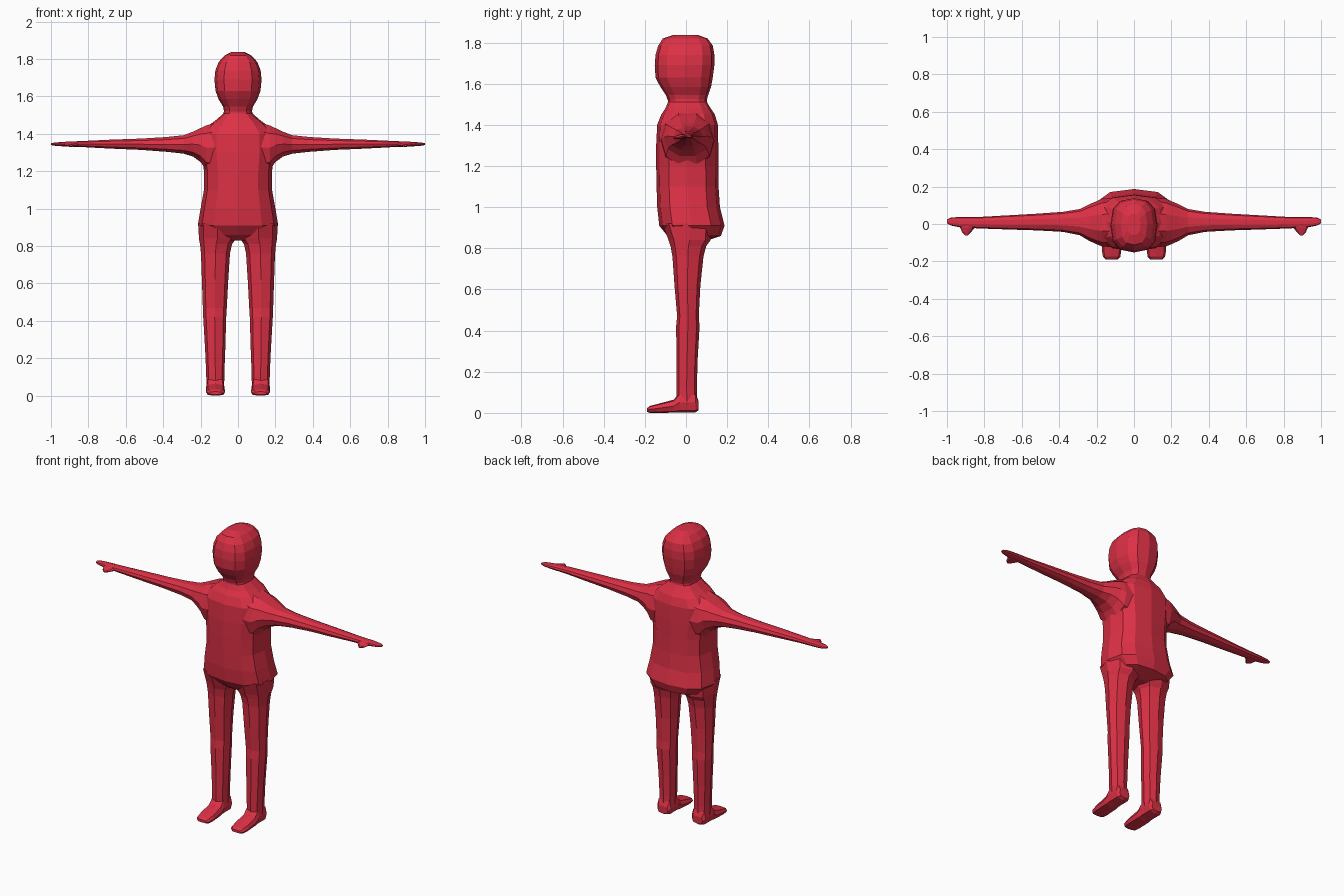
import bpy, bmesh, math

red = bpy.data.materials.new("red")
red.diffuse_color = (0.72, 0.03, 0.06, 1)


def shaped(v, power):
    return math.copysign(abs(v) ** power, v)


def loft(name, axis, rings, sides=12, power=0.75, mirror=False):
    """Skin rounded rings (t, a_min, a_max, b_min, b_max) along an axis."""
    bm = bmesh.new()
    loops = []
    for t, a0, a1, b0, b1 in rings:
        loop = []
        for i in range(sides):
            ang = 2 * math.pi * i / sides
            a = (a0 + a1) / 2 + (a1 - a0) / 2 * shaped(math.cos(ang), power)
            b = (b0 + b1) / 2 + (b1 - b0) / 2 * shaped(math.sin(ang), power)
            co = {"x": (t, a, b), "y": (a, t, b), "z": (a, b, t)}[axis]
            loop.append(bm.verts.new(co))
        loops.append(loop)
    for lo, hi in zip(loops, loops[1:]):
        for i in range(sides):
            j = (i + 1) % sides
            bm.faces.new((lo[i], lo[j], hi[j], hi[i]))
    bm.faces.new(loops[0])
    bm.faces.new(loops[-1])
    bmesh.ops.recalc_face_normals(bm, faces=bm.faces)
    mesh = bpy.data.meshes.new(name)
    bm.to_mesh(mesh)
    bm.free()
    mesh.materials.append(red)
    obj = bpy.data.objects.new(name, mesh)
    bpy.context.collection.objects.link(obj)
    if mirror:
        obj.modifiers.new("mirror", "MIRROR")
    return obj


def centred(rows):
    return [(t, -w, w, b0, b1) for t, w, b0, b1 in rows]


# Torso from crotch to neck: height, half width, front, back
loft("torso", "z", centred([
    (0.83, 0.07, -0.05, 0.08), (0.86, 0.17, -0.09, 0.17),
    (0.91, 0.215, -0.13, 0.187), (1.00, 0.20, -0.14, 0.165),
    (1.10, 0.182, -0.143, 0.158), (1.20, 0.182, -0.145, 0.157),
    (1.30, 0.195, -0.145, 0.157), (1.40, 0.195, -0.14, 0.155),
    (1.45, 0.15, -0.12, 0.14), (1.48, 0.11, -0.10, 0.12),
    (1.51, 0.077, -0.088, 0.102), (1.53, 0.075, -0.088, 0.10)]))

# Head
loft("head", "z", centred([
    (1.51, 0.072, -0.085, 0.098), (1.545, 0.08, -0.098, 0.108),
    (1.585, 0.104, -0.125, 0.122), (1.63, 0.12, -0.148, 0.13),
    (1.69, 0.126, -0.152, 0.138), (1.74, 0.121, -0.148, 0.138),
    (1.785, 0.103, -0.135, 0.13), (1.82, 0.07, -0.112, 0.105),
    (1.837, 0.035, -0.06, 0.055)]))

# Arms from inside the chest to the fingertips
loft("arm", "x", [
    (0.10, -0.125, 0.14, 1.18, 1.475), (0.17, -0.12, 0.135, 1.20, 1.45),
    (0.20, -0.108, 0.122, 1.245, 1.435), (0.24, -0.09, 0.105, 1.275, 1.415),
    (0.29, -0.06, 0.08, 1.292, 1.395), (0.38, -0.042, 0.065, 1.302, 1.385),
    (0.52, -0.034, 0.055, 1.313, 1.376), (0.68, -0.029, 0.046, 1.32, 1.37),
    (0.82, -0.024, 0.038, 1.328, 1.363), (0.93, -0.018, 0.038, 1.332, 1.358),
    (0.98, -0.008, 0.034, 1.336, 1.354), (1.0, 0.004, 0.024, 1.34, 1.35)],
    sides=10, power=0.9, mirror=True)

# Thumbs
loft("thumb", "y", [
    (-0.062, 0.888, 0.902, 1.333, 1.343), (-0.045, 0.873, 0.918, 1.33, 1.348),
    (-0.02, 0.85, 0.93, 1.331, 1.356), (0.01, 0.84, 0.945, 1.335, 1.356)],
    sides=8, power=0.9, mirror=True)

# Legs from ankle to inside the hips
loft("leg", "z", [
    (0.04, 0.074, 0.169, -0.045, 0.055), (0.12, 0.073, 0.17, -0.047, 0.053),
    (0.25, 0.068, 0.176, -0.046, 0.056), (0.42, 0.063, 0.186, -0.048, 0.066),
    (0.47, 0.060, 0.188, -0.043, 0.062), (0.62, 0.052, 0.193, -0.056, 0.07),
    (0.76, 0.043, 0.198, -0.066, 0.085), (0.81, 0.032, 0.203, -0.075, 0.098),
    (0.84, 0.01, 0.209, -0.085, 0.12), (0.92, 0.01, 0.212, -0.115, 0.13)],
    sides=8, power=0.85, mirror=True)

# Feet from heel to toe
loft("foot", "y", [
    (0.060, 0.085, 0.158, 0.012, 0.06), (0.045, 0.073, 0.17, 0.002, 0.10),
    (-0.03, 0.073, 0.17, 0.002, 0.10), (-0.06, 0.071, 0.171, 0.001, 0.064),
    (-0.14, 0.068, 0.172, 0.0, 0.043), (-0.175, 0.073, 0.166, 0.0, 0.034),
    (-0.19, 0.088, 0.152, 0.005, 0.022)],
    sides=8, power=0.65, mirror=True)
